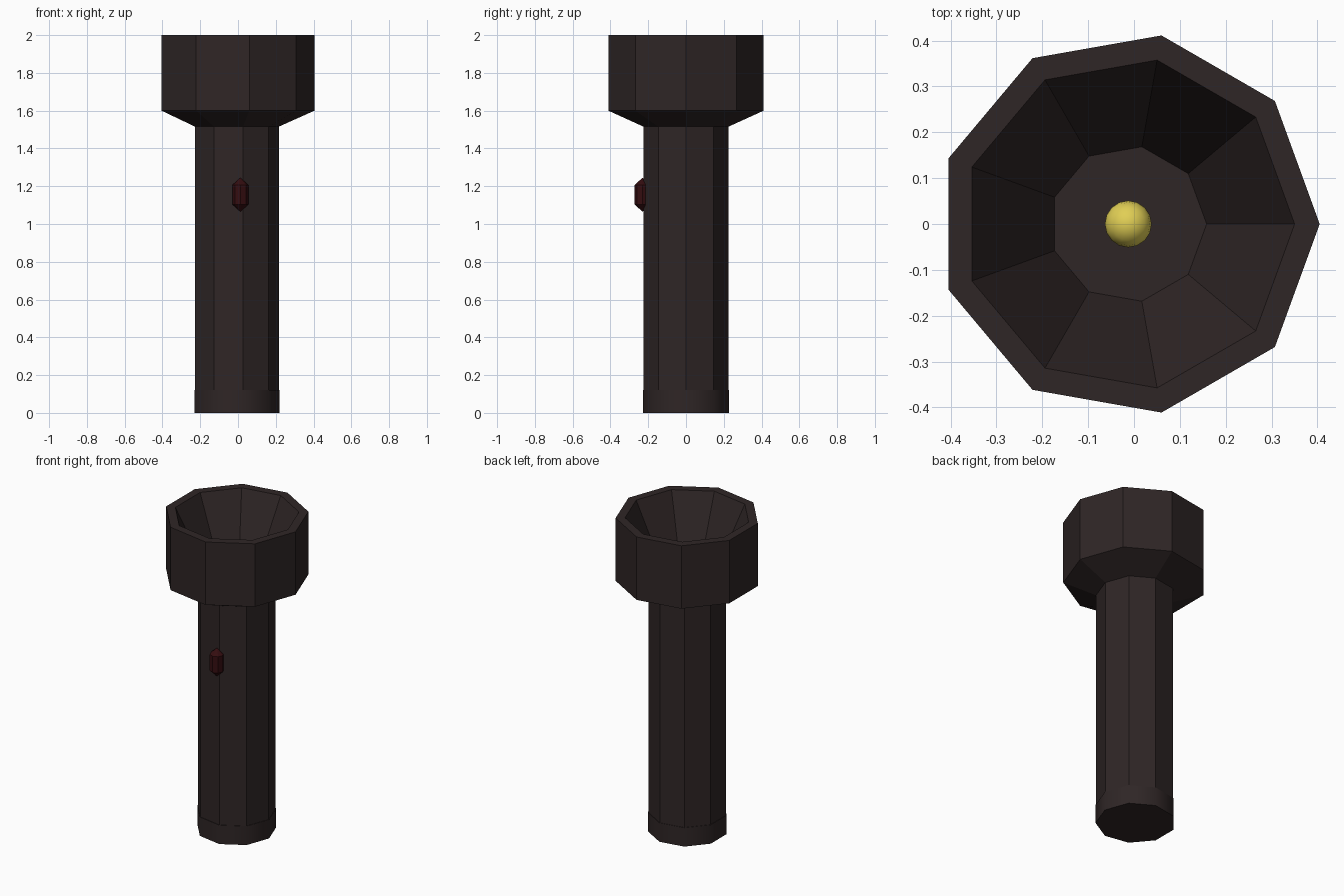
import bpy
import bmesh
import math
from mathutils import Vector

if "Cube" in bpy.data.objects:
    bpy.data.objects.remove(bpy.data.objects["Cube"])

SIDES = 9
AXIS_X = -0.0126  # nine-sided shapes are centred by bounding box, so the axis sits left of zero


def material(name, rgb):
    mat = bpy.data.materials.new(name)
    mat.diffuse_color = (*rgb, 1)
    mat.use_nodes = True
    mat.node_tree.nodes["Principled BSDF"].inputs["Base Color"].default_value = mat.diffuse_color
    return mat


def lathe(name, profile, sides, centre, mat):
    """Turn (radius, z) points around a vertical axis; radius 0 makes a pole."""
    bm = bmesh.new()
    rings = []
    for r, z in profile:
        count = 1 if r == 0 else sides
        angles = [2 * math.pi * i / sides for i in range(count)]
        rings.append([bm.verts.new(Vector(centre) + Vector((r * math.cos(a), r * math.sin(a), z)))
                      for a in angles])
    for low, high in zip(rings, rings[1:]):
        for i in range(sides):
            j = (i + 1) % sides
            if len(low) == 1:
                bm.faces.new((low[0], high[j], high[i]))
            elif len(high) == 1:
                bm.faces.new((low[i], low[j], high[0]))
            else:
                bm.faces.new((low[i], low[j], high[j], high[i]))
    bmesh.ops.recalc_face_normals(bm, faces=bm.faces)
    mesh = bpy.data.meshes.new(name)
    bm.to_mesh(mesh)
    bm.free()
    mesh.materials.append(mat)
    obj = bpy.data.objects.new(name, mesh)
    bpy.context.collection.objects.link(obj)
    return obj


body = material("dark_body", (0.028, 0.019, 0.019))
red = material("dark_red", (0.035, 0.004, 0.005))
yellow = material("bulb_yellow", (0.75, 0.62, 0.09))
axis = (AXIS_X, 0, 0)

# Handle tube
lathe("handle", [(0, 0.02), (0.2285, 0.02), (0.2285, 1.53), (0, 1.53)], SIDES, axis, body)

# Slightly wider end cap, softly shaded round its sides
cap = lathe("end_cap", [(0, 0), (0.2315, 0), (0.2315, 0.12), (0, 0.12)], SIDES, axis, body)
for face in cap.data.polygons:
    face.use_smooth = abs(face.normal.z) < 0.5
cap.data.set_sharp_from_angle(angle=math.radians(50))

# Head: flared collar, outer wall, rim and hollow reflector
lathe("head", [(0, 1.515), (0.228, 1.515), (0.25, 1.525), (0.4176, 1.60), (0.4176, 2.0),
               (0.363, 2.0), (0.171, 1.60), (0, 1.60)], SIDES, axis, body)

# Bulb on the reflector floor
bpy.ops.mesh.primitive_uv_sphere_add(segments=16, ring_count=8, radius=0.051,
                                     location=(AXIS_X, 0, 1.64))
bulb = bpy.context.object
bulb.name = "bulb"
bulb.data.materials.append(yellow)
bpy.ops.object.shade_smooth()

# Switch button on the front of the handle
lathe("switch", [(0, -0.09), (0.042, -0.052), (0.042, 0.052), (0, 0.09)], 8,
      (0.0125, -0.23, 1.155), red)
